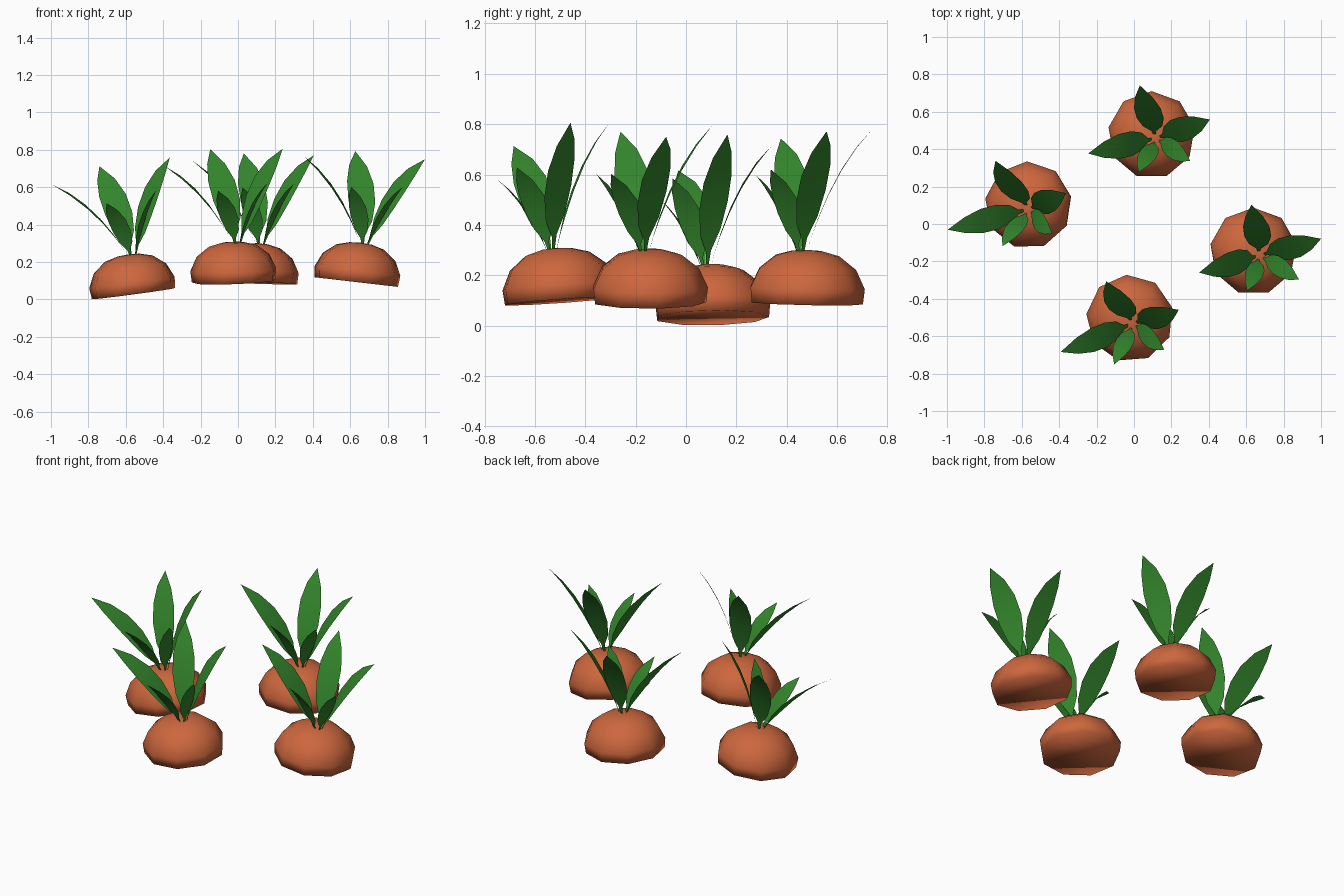
import bpy, bmesh, math
from mathutils import Vector, Matrix

old = bpy.data.objects.get("Cube")
if old:
    bpy.data.objects.remove(old)


def material(name, color):
    m = bpy.data.materials.new(name)
    m.use_nodes = True
    m.diffuse_color = (*color, 1)
    m.node_tree.nodes["Principled BSDF"].inputs["Base Color"].default_value = (*color, 1)
    return m


ORANGE = material("root orange", (0.61, 0.135, 0.047))
GREEN = material("leaf green", (0.033, 0.235, 0.025))

SIDES = 9
# Root profile from the flat underside up to the crown: radius, height
PROFILE = [(0.228, 0), (0.234, 0.06), (0.198, 0.136), (0.13, 0.189), (0.06, 0.208)]
TOP = 0.212
# Leaf outline: position along the leaf, half width
OUTLINE = [(0, 0.005), (0.1, 0.012), (0.22, 0.048), (0.4, 0.067),
           (0.6, 0.066), (0.8, 0.044), (1, 0)]
# Leaf: name, tip, width scale, direction across the blade
LEAVES = [
    ("back_leaf", (-0.085, 0.25, 0.695), 1.08, (1, 0, 0)),
    ("right_leaf", (0.29, 0.068, 0.695), 1.05, (-0.5, 0.85, 0.32)),
    ("left_leaf", (-0.36, -0.113, 0.64), 1, (-0.05, 0.95, 0.18)),
    ("front_leaf", (-0.085, -0.21, 0.503), 0.72, (0.97, -0.2, 0)),
    ("front_corner_leaf", (0.19, -0.15, 0.535), 0.75, (0.3, 0.95, 0)),
]
# Plant: name, rim centre, tilt about x and y, turn about z in degrees
PLANTS = [
    ("back", (0.092, 0.475, 0.089), -1.3, 2, 0),
    ("left", (-0.558, 0.102, 0.031), 1, -7.6, 1.5),
    ("right", (0.632, -0.147, 0.093), 0, 6.6, 0),
    ("front", (-0.02, -0.5, 0.097), 4, -2, 4.5),
]


def finish(bm, name, mat, matrix):
    mesh = bpy.data.meshes.new(name)
    for f in bm.faces:
        f.smooth = True
    bm.to_mesh(mesh)
    bm.free()
    mesh.materials.append(mat)
    obj = bpy.data.objects.new(name, mesh)
    obj.matrix_world = matrix
    bpy.context.collection.objects.link(obj)


def root(name, matrix):
    """Dome closed by a flat underside."""
    bm = bmesh.new()
    rings = []
    for r, z in PROFILE:
        angles = [math.pi / 2 + math.tau * i / SIDES for i in range(SIDES)]
        rings.append([bm.verts.new((r * math.cos(a), r * math.sin(a), z)) for a in angles])
    bm.faces.new(rings[0][::-1])
    for low, high in zip(rings, rings[1:]):
        for i in range(SIDES):
            j = (i + 1) % SIDES
            bm.faces.new((low[i], low[j], high[j], high[i]))
    peak = bm.verts.new((0, 0, TOP))
    for i in range(SIDES):
        bm.faces.new((rings[-1][i], rings[-1][(i + 1) % SIDES], peak))
    finish(bm, name, ORANGE, matrix)


def leaf(name, tip, scale, across, matrix):
    """Thin pointed blade following an arched centre line."""
    bm = bmesh.new()
    tip = Vector(tip)
    side = Vector(across).normalized()
    out = Vector((tip.x, tip.y, 0)).normalized()
    base = Vector((0.018, -0.02, 0.195)) + out * 0.018
    span = tip - base
    bend = base + Vector((span.x * 0.36, span.y * 0.36, span.z * 0.66))
    previous = None
    for t, half in OUTLINE:
        centre = base * (1 - t) ** 2 + bend * (2 * t * (1 - t)) + tip * t ** 2
        if half:
            row = [bm.verts.new(centre + side * half * scale * s) for s in (1, -1)]
        else:
            row = [bm.verts.new(centre)]
        if previous:
            bm.faces.new(previous + row[::-1])
        previous = row
    finish(bm, name, GREEN, matrix)


# Place the four plants
for place, centre, tilt_x, tilt_y, turn in PLANTS:
    matrix = (Matrix.Translation(centre)
              @ Matrix.Rotation(math.radians(tilt_x), 4, 'X')
              @ Matrix.Rotation(math.radians(tilt_y), 4, 'Y')
              @ Matrix.Rotation(math.radians(turn), 4, 'Z'))
    root(place + "_root", matrix)
    for part, tip, scale, across in LEAVES:
        leaf(place + "_plant_" + part, tip, scale, across, matrix)
